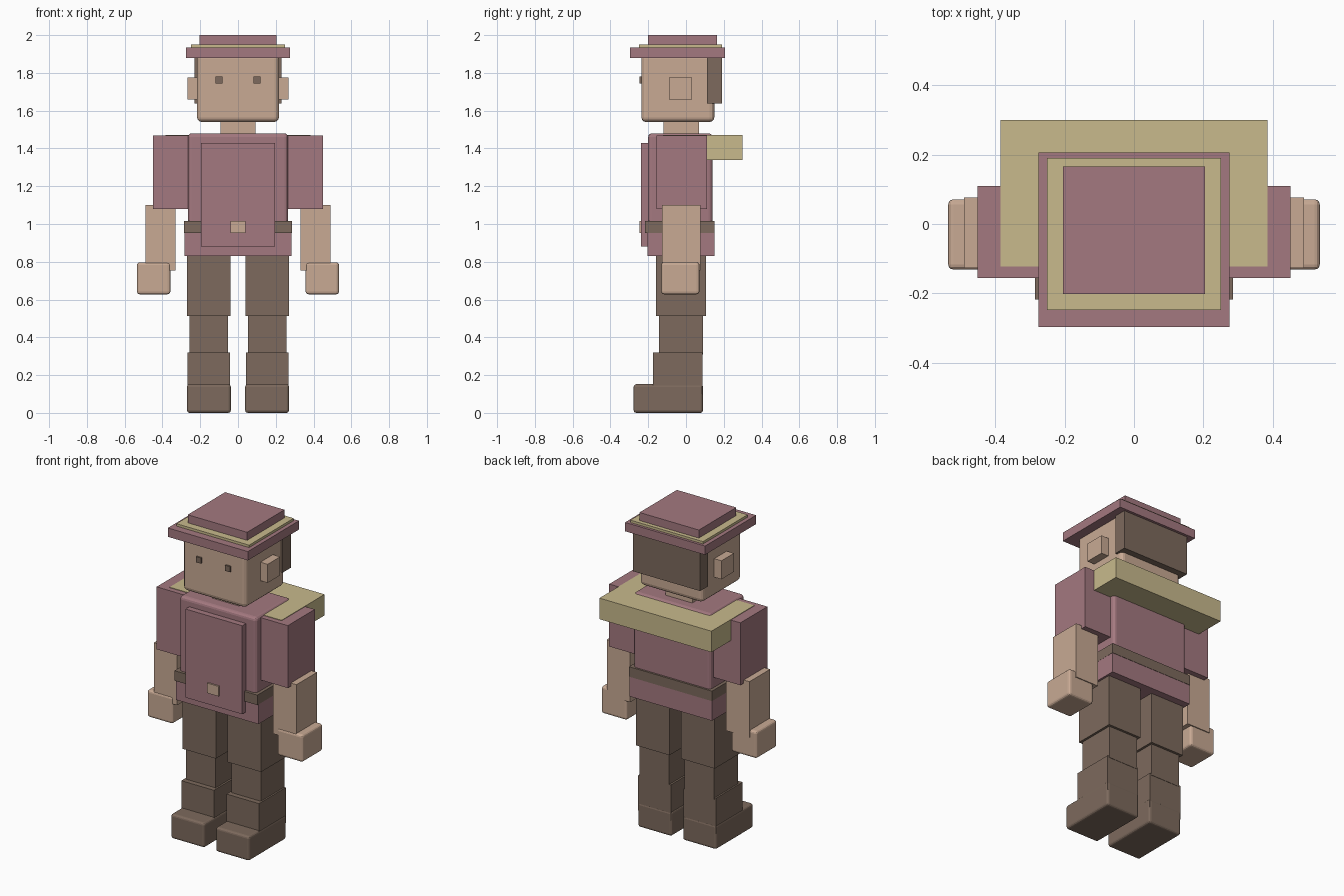
import bpy, bmesh

if "Cube" in bpy.data.objects:
    bpy.data.objects.remove(bpy.data.objects["Cube"])


def material(name, rgb):
    m = bpy.data.materials.new(name)
    m.diffuse_color = (*rgb, 1.0)
    m.use_nodes = True
    m.node_tree.nodes["Principled BSDF"].inputs["Base Color"].default_value = m.diffuse_color
    return m


ROSE = material("dusty rose", (0.37, 0.19, 0.215))
SKIN = material("skin tan", (0.58, 0.40, 0.295))
BROWN = material("brown", (0.205, 0.144, 0.109))
STRAW = material("straw yellow", (0.58, 0.49, 0.265))


def box(name, mat, x, y, z, bevel=0.0):
    """Box between the given (low, high) limits, with optional rounded edges."""
    bm = bmesh.new()
    bmesh.ops.create_cube(bm, size=1.0)
    for v in bm.verts:
        v.co = [lo + (c + 0.5) * (hi - lo) for c, (lo, hi) in zip(v.co, (x, y, z))]
    if bevel:
        bmesh.ops.bevel(bm, geom=bm.edges[:], offset=bevel, segments=3,
                        profile=0.5, affect='EDGES')
    mesh = bpy.data.meshes.new(name)
    bm.to_mesh(mesh)
    bm.free()
    mesh.materials.append(mat)
    obj = bpy.data.objects.new(name, mesh)
    bpy.context.collection.objects.link(obj)
    return obj


def centred(name, mat, half, y, z, bevel=0.0):
    return box(name, mat, (-half, half), y, z, bevel)


def pair(name, mat, x, y, z, bevel=0.0):
    box("right_" + name, mat, x, y, z, bevel)
    box("left_" + name, mat, (-x[1], -x[0]), y, z, bevel)


# Hat
centred("hat_brim", ROSE, 0.275, (-0.296, 0.206), (1.88, 1.935))
centred("hat_band", STRAW, 0.25, (-0.248, 0.19), (1.93, 1.95))
centred("hat_crown", ROSE, 0.204, (-0.202, 0.165), (1.94, 2.0))

# Head
centred("head", SKIN, 0.217, (-0.236, 0.15), (1.54, 1.90), 0.025)
centred("hair", BROWN, 0.23, (0.11, 0.19), (1.637, 1.885))
pair("ear", SKIN, (0.2, 0.267), (-0.09, 0.033), (1.66, 1.775))
pair("eye", BROWN, (0.083, 0.118), (-0.246, -0.23), (1.745, 1.78))
centred("neck", SKIN, 0.092, (-0.12, 0.07), (1.46, 1.56))

# Torso and clothing
centred("torso", ROSE, 0.265, (-0.2, 0.14), (0.93, 1.48), 0.02)
centred("tunic_skirt", ROSE, 0.284, (-0.205, 0.15), (0.83, 0.98))
centred("belt", BROWN, 0.285, (-0.217, 0.152), (0.953, 1.015))
centred("front_panel", ROSE, 0.195, (-0.237, -0.18), (0.88, 1.43))
centred("buckle", SKIN, 0.039, (-0.247, -0.22), (0.953, 1.015))
centred("collar", STRAW, 0.385, (-0.122, 0.3), (1.34, 1.471))

# Arms
pair("sleeve", ROSE, (0.25, 0.451), (-0.155, 0.11), (1.08, 1.468))
pair("forearm", SKIN, (0.33, 0.49), (-0.126, 0.077), (0.753, 1.1))
pair("hand", SKIN, (0.358, 0.535), (-0.131, 0.071), (0.628, 0.797), 0.015)

# Legs
pair("thigh", BROWN, (0.04, 0.271), (-0.16, 0.105), (0.512, 0.85))
pair("shin", BROWN, (0.054, 0.257), (-0.143, 0.09), (0.31, 0.52))
pair("boot_shaft", BROWN, (0.043, 0.267), (-0.175, 0.088), (0.1, 0.32))
pair("boot_foot", BROWN, (0.038, 0.27), (-0.277, 0.09), (0.0, 0.152), 0.014)
